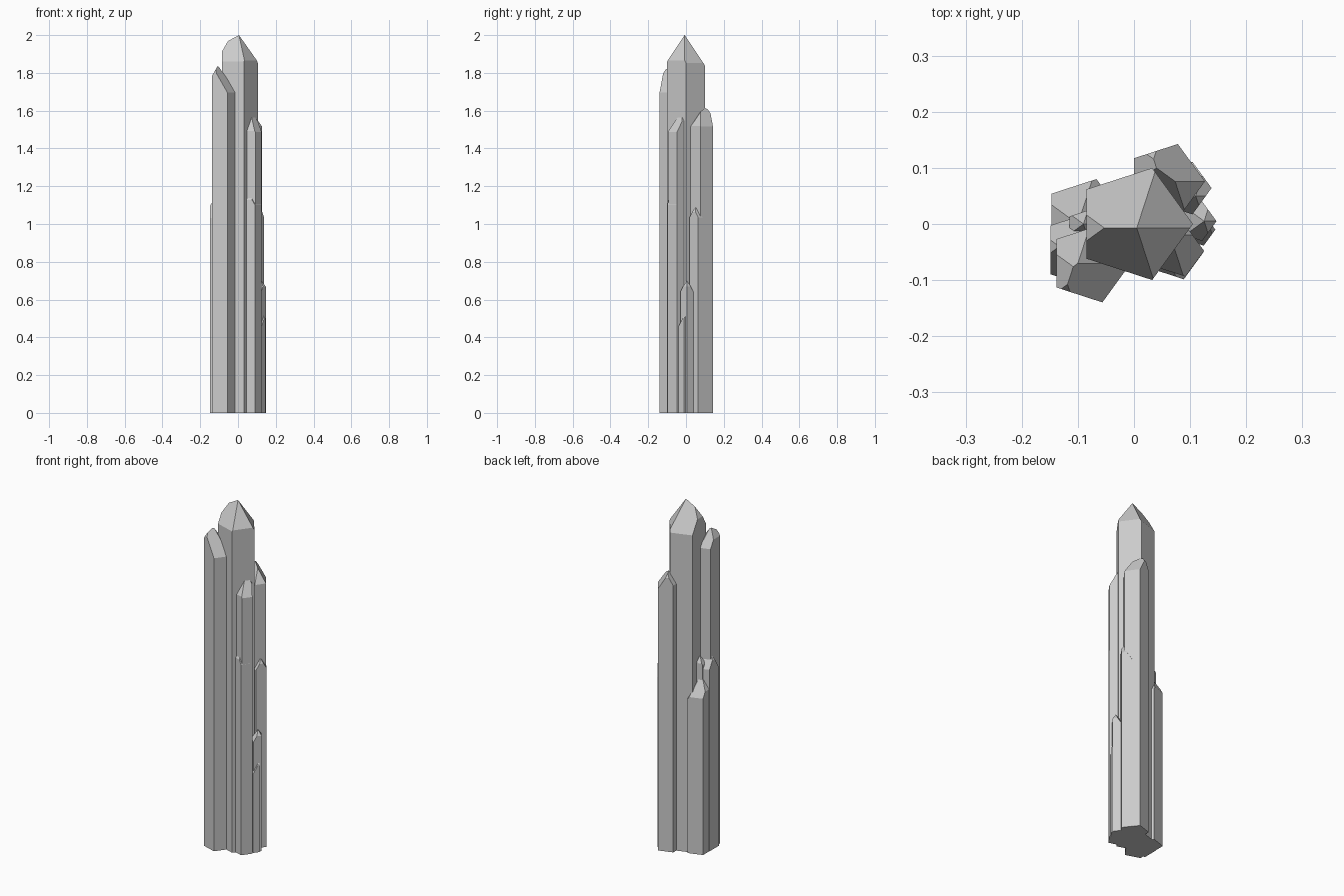
import bpy, bmesh, math
from mathutils import Vector

if "Cube" in bpy.data.objects:
    bpy.data.objects.remove(bpy.data.objects["Cube"])

SLOPE = 1.75  # steepness of the tip facets


def crystal(name, cx, cy, r, apex, lift):
    """Five-sided prism; each side's tip facet passes through the apex, raised by lift."""
    ax, ay, az = apex
    bm = bmesh.new()
    ring = [bm.verts.new((cx + r * math.cos(math.radians(72 * i)),
                          cy + r * math.sin(math.radians(72 * i)), 0)) for i in range(5)]
    base = bm.faces.new(ring)
    ext = bmesh.ops.extrude_face_region(bm, geom=[base])
    top = [g for g in ext["geom"] if isinstance(g, bmesh.types.BMVert)]
    bmesh.ops.translate(bm, verts=top, vec=(0, 0, az + 0.5))
    if not any(len(f.verts) == 5 and f.calc_center_median().z < 1e-6 for f in bm.faces):
        bm.faces.new(ring)
    # cut the tip facets
    for i in range(5):
        a = math.radians(36 + 72 * i)
        n = Vector((SLOPE * math.cos(a), SLOPE * math.sin(a), 1)).normalized()
        bmesh.ops.bisect_plane(bm, geom=bm.verts[:] + bm.edges[:] + bm.faces[:], dist=1e-6,
                               plane_co=(ax, ay, az + lift[i]), plane_no=n, clear_outer=True)
        rim = [e for e in bm.edges if e.is_boundary]
        if rim:
            bmesh.ops.holes_fill(bm, edges=rim, sides=0)
    bmesh.ops.remove_doubles(bm, verts=bm.verts[:], dist=1e-5)
    bmesh.ops.recalc_face_normals(bm, faces=bm.faces[:])
    me = bpy.data.meshes.new(name)
    bm.to_mesh(me)
    bm.free()
    bpy.context.collection.objects.link(bpy.data.objects.new(name, me))


# name, centre x, centre y, radius, apex, facet lifts (sides at 36, 108, 180, 252, 324 degrees)
crystals = [
    ("main_crystal", 0, 0, .105, (.005, -.007, 2.0), (0, 0, .07, 0, 0)),
    ("front_left_crystal", -.079, -.07, .0733, (-.1, -.07, 1.83), (0, 0, .02, .06, 0)),
    ("back_right_crystal", .0565, .076, .07, (.04, .1, 1.615), (0, .02, 0, 0, .05)),
    ("front_right_crystal", .077, -.048, .048, (.09, -.02, 1.565), (0, 0, .05, .05, 0)),
    ("back_left_crystal", -.089, .012, .0716, (-.1, 0, 1.02), (0, 0, 0, 0, 0)),
    ("left_crystal", -.089, -.046, .074, (-.1, -.04, 1.14), (0, 0, .04, 0, 0)),
    ("left_small_crystal", -.083, -.01, .04, (-.09, 0, 1.12), (0, 0, 0, 0, 0)),
    ("right_crystal", .089, .064, .0492, (.11, .05, 1.09), (0, 0, 0, 0, 0)),
    ("front_small_crystal", .073, -.05, .051, (.065, -.065, 1.17), (0.03, 0, 0, 0, 0)),
    ("right_short_crystal", .11, .005, .037, (.125, .005, .7), (0, 0, 0, 0, 0)),
    ("right_shortest_crystal", .115, -.01, .03, (.135, -.005, .52), (0, 0, 0, 0, 0)),
]
for c in crystals:
    crystal(*c)
